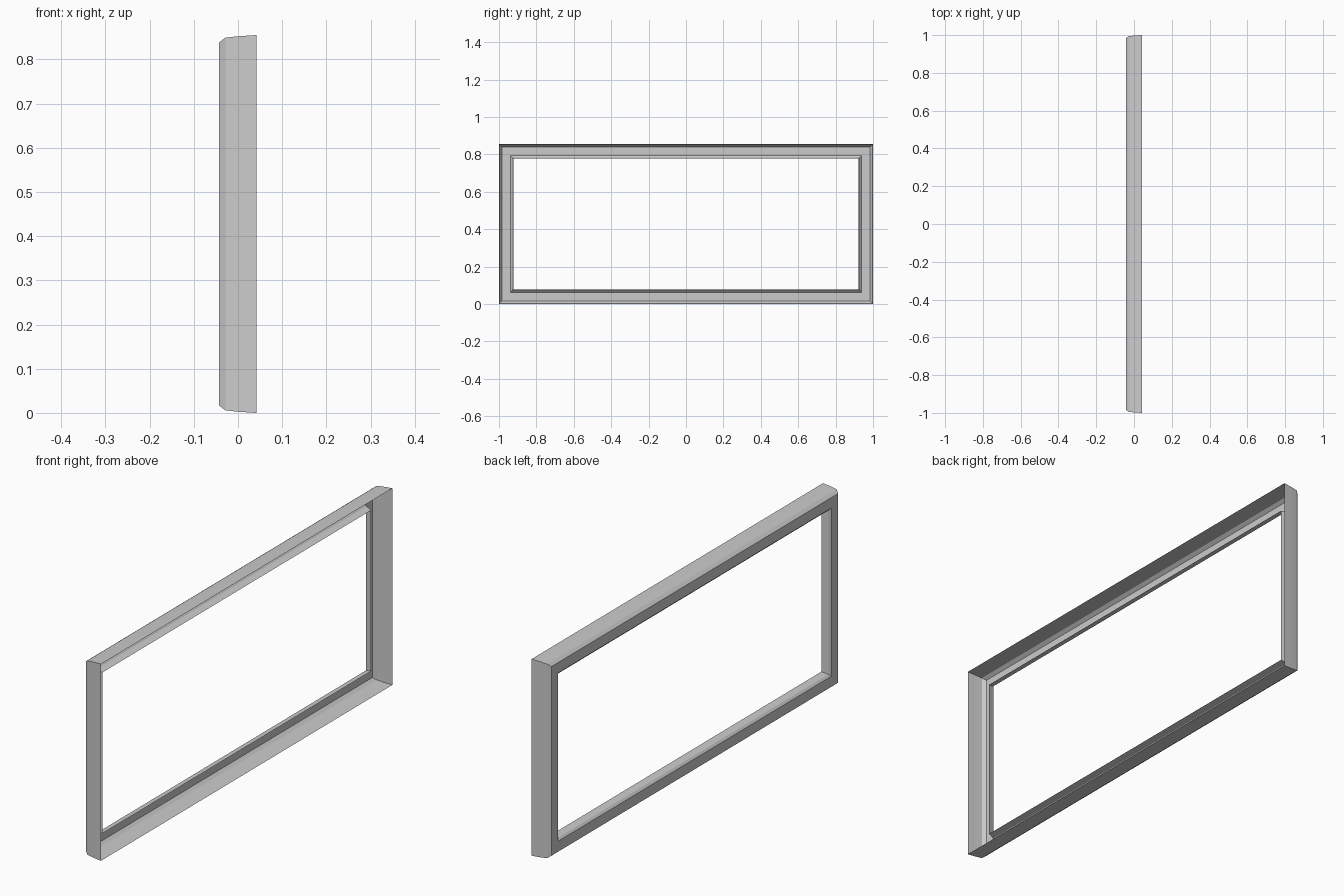
import bpy, bmesh

if "Cube" in bpy.data.objects:
    bpy.data.objects.remove(bpy.data.objects["Cube"])

HALF_W, HEIGHT = 1.0, 0.855

# Moulding section, open at the back: (inset from outer edge, x)
PROFILE = [
    (0.000, 0.0415),    # outer back edge
    (0.0025, 0.002),
    (0.0055, -0.028),   # outer bevel
    (0.0165, -0.0425),  # front face
    (0.062, -0.0425),
    (0.071, -0.034),    # inner bevel
    (0.078, -0.005),    # inner lip
]


def rectangle_loop(bm, inset, x):
    """Four mitred corner points of the frame at one profile point."""
    y, lo, hi = HALF_W - inset, inset, HEIGHT - inset
    return [bm.verts.new((x, a, b)) for a, b in ((-y, lo), (y, lo), (y, hi), (-y, hi))]


# Sweep the section round the rectangle
bm = bmesh.new()
loops = [rectangle_loop(bm, *p) for p in PROFILE]
for a, b in zip(loops, loops[1:]):
    for i in range(4):
        j = (i + 1) % 4
        bm.faces.new((a[i], b[i], b[j], a[j]))

# Front face must look toward -x
bm.normal_update()
front = min(bm.faces, key=lambda f: f.calc_center_median().x)
if front.normal.x > 0:
    bmesh.ops.reverse_faces(bm, faces=bm.faces[:])

mesh = bpy.data.meshes.new("picture_frame")
bm.to_mesh(mesh)
bm.free()
frame = bpy.data.objects.new("picture_frame", mesh)
bpy.context.collection.objects.link(frame)
